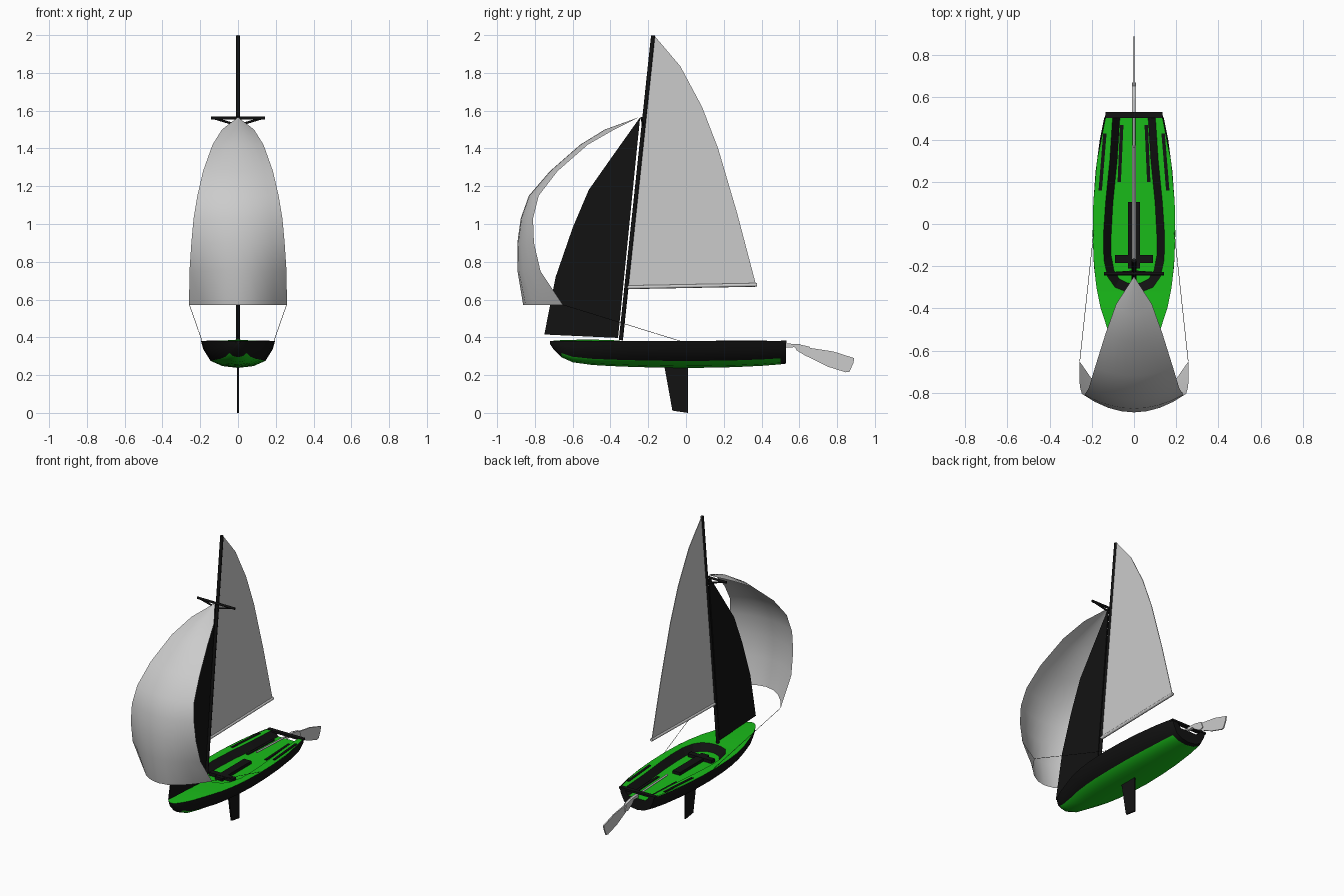
import bpy, bmesh, math
from mathutils import Vector

if "Cube" in bpy.data.objects:
    bpy.data.objects.remove(bpy.data.objects["Cube"])


def material(name, rgb):
    m = bpy.data.materials.new(name)
    m.diffuse_color = (*rgb, 1)
    m.use_nodes = True
    m.node_tree.nodes["Principled BSDF"].inputs["Base Color"].default_value = m.diffuse_color
    return m


GREEN = material("green", (0.01, 0.5, 0.01))
BLACK = material("black", (0.006, 0.006, 0.006))


def make(name, verts, faces, mats=(), index=None, smooth=None):
    me = bpy.data.meshes.new(name)
    me.from_pydata(verts, [], faces)
    for m in mats:
        me.materials.append(m)
    if index:
        for p, i in zip(me.polygons, index):
            p.material_index = i
    bm = bmesh.new()
    bm.from_mesh(me)
    bmesh.ops.remove_doubles(bm, verts=bm.verts, dist=0.0001)
    bmesh.ops.recalc_face_normals(bm, faces=bm.faces)
    bm.to_mesh(me)
    bm.free()
    ob = bpy.data.objects.new(name, me)
    bpy.context.collection.objects.link(ob)
    if smooth:
        bpy.ops.object.select_all(action='DESELECT')
        ob.select_set(True)
        bpy.context.view_layer.objects.active = ob
        bpy.ops.object.shade_smooth_by_angle(angle=math.radians(smooth))
    return ob


def plate(name, pts, t, mats=()):
    # (y, z) outline given thickness across x
    n = len(pts)
    verts = [(s * t, y, z) for s in (-1, 1) for y, z in pts]
    faces = [list(range(n))[::-1], list(range(n, 2 * n))]
    faces += [(i, (i + 1) % n, n + (i + 1) % n, n + i) for i in range(n)]
    return make(name, verts, faces, mats)


def tube(name, a, b, r, mats=(), n=8):
    a, b = Vector(a), Vector(b)
    q = (b - a).to_track_quat('Z', 'Y')
    verts = [p + q @ Vector((r * math.cos(k * math.tau / n), r * math.sin(k * math.tau / n), 0))
             for p in (a, b) for k in range(n)]
    faces = [list(range(n))[::-1], list(range(n, 2 * n))]
    faces += [(k, (k + 1) % n, n + (k + 1) % n, n + k) for k in range(n)]
    return make(name, verts, faces, mats, smooth=50)


def slab(name, pts, z0, z1, mats=()):
    # (x, y) outline raised from z0 to z1
    n = len(pts)
    verts = [(x, y, z) for z in (z0, z1) for x, y in pts]
    faces = [list(range(n))[::-1], list(range(n, 2 * n))]
    faces += [(i, (i + 1) % n, n + (i + 1) % n, n + i) for i in range(n)]
    return make(name, verts, faces, mats)


def rect(x0, x1, y0, y1):
    return [(x0, y0), (x1, y0), (x1, y1), (x0, y1)]


DECK, FLOOR = 0.38, 0.34
# hull stations: y, half width, keel height
ST = [(-.72, .012, .365), (-.70, .035, .335), (-.66, .062, .295), (-.6, .09, .268),
      (-.5, .125, .254), (-.4, .158, .248), (-.3, .178, .244), (-.2, .19, .241),
      (-.05, .196, .238), (.1, .193, .239), (.25, .182, .242), (.4, .162, .249),
      (.5, .142, .257), (.53, .13, .261)]
SEC = [(1, 0), (.94, .3), (.74, .74), (.42, .93), (0, 1)]


def width(y):
    for (a, wa, _), (b, wb, _) in zip(ST, ST[1:]):
        if y <= b:
            return wa + (wb - wa) * (y - a) / (b - a)
    return ST[-1][1]


# cockpit outlines: rim and floor edge
RIM = [(.10, .53), (.115, .3), (.135, .1), (.145, -.05), (.143, -.17),
       (.125, -.25), (.09, -.3), (.04, -.32), (0, -.325)]
INNER = [(.065, .53), (.08, .3), (.10, .1), (.108, -.05), (.108, -.15),
         (.095, -.22), (.07, -.26), (.03, -.28), (0, -.285)]

# hull shell with green bottom and open transom
full = SEC + [(-x, f) for x, f in SEC[-2::-1]]
n = len(full)
verts = [(x * w, y, DECK - f * (DECK - zk)) for y, w, zk in ST for x, f in full]
faces, idx = [], []
for i in range(len(ST) - 1):
    for j in range(n - 1):
        a = i * n + j
        faces.append((a, a + 1, a + n + 1, a + n))
        idx.append(1 if 2 <= j <= 5 and 2 <= i < 12 else 0)
faces.append(tuple(range(n)))
idx.append(0)
e = len(verts)
verts += [(-.10, .53, DECK), (-.065, .53, FLOOR), (.065, .53, FLOOR), (.10, .53, DECK)]
faces.append(tuple(range(e - n, e + 4)))
idx.append(0)
make("hull", verts, faces, (BLACK, GREEN), idx, 35)

# deck: side decks around the cockpit, cambered foredeck
rows = [(c, y, DECK) for c, y in RIM]
rows += [(0, y, DECK + h) for y, h in ((-.4, .006), (-.5, .008), (-.6, .007), (-.66, .005), (-.70, .002), (-.72, 0))]
verts, faces = [], []
for s in (1, -1):
    o = len(verts)
    for c, y, z in rows:
        verts += [(s * c, y, z), (s * width(y), y, DECK)]
    faces += [(o + 2 * i, o + 2 * i + 1, o + 2 * i + 3, o + 2 * i + 2) for i in range(len(rows) - 1)]
make("deck", verts, faces, (GREEN,), smooth=30)

# cockpit well: black sloping walls, green floor
both = lambda o: o + [(-x, y) for x, y in o[-2::-1]]
rim, inner = both(RIM), both(INNER)
m = len(rim)
verts = [(x, y, DECK) for x, y in rim] + [(x, y, FLOOR) for x, y in inner]
faces = [(i, i + 1, m + i + 1, m + i) for i in range(m - 1)] + [tuple(range(m, 2 * m))]
make("cockpit", verts, faces, (BLACK, GREEN), [0] * (m - 1) + [1])
slab("stern_bar", rect(-.135, .135, .503, .532), .37, .383, (BLACK,))

# grip strips on side decks and floor
for s, side in ((1, "right"), (-1, "left")):
    outer = [(.152, .16), (.168, .16), (.146, .43), (.130, .43)]
    slab("deck_grip_" + side, [(s * x, y) for x, y in outer], .375, .384, (BLACK,))
    strip = [(.062, .2), (.078, .2), (.066, .47), (.050, .47)]
    slab("floor_grip_" + side, [(s * x, y) for x, y in strip], .335, .346, (BLACK,))

# daggerboard, its case and thwart
slab("board_case", rect(-.028, .028, -.21, .105), .335, .36, (BLACK,))
slab("thwart", rect(-.09, .09, -.185, -.148), .335, .362, (BLACK,))
plate("daggerboard", [(-.115, .25), (.01, .25), (.01, 0), (-.072, .012)], .005, (BLACK,))

# rudder, raised, with tiller
plate("rudder_head", [(.525, .367), (.59, .365), (.655, .35), (.672, .305), (.64, .298),
                      (.595, .325), (.575, .348), (.525, .345)], .009)
plate("rudder_blade", [(.58, .335), (.65, .345), (.78, .325), (.89, .29), (.887, .265),
                       (.865, .217), (.845, .215), (.75, .245), (.66, .29)], .004)
tube("tiller", (0, .6, .358), (0, .2, .375), .006)

# mast and boom
tube("mast", (0, -.345, .385), (0, -.174, 1.998), .011, (BLACK,))
tube("boom", (0, -.31, .665), (0, .375, .678), .01)

# spreaders with diagonal braces
for s, side in ((1, "right"), (-1, "left")):
    tube("spreader_" + side, (0, -.235, 1.56), (s * .142, -.235, 1.56), .008, (BLACK,))
    tube("spreader_brace_" + side, (s * .12, -.235, 1.558), (0, -.226, 1.522), .006, (BLACK,))

# flat mainsail and jib
plate("mainsail", [(-.17, 2), (-.307, .675), (.37, .68), (.27, 1.06), (.17, 1.4),
                   (.085, 1.62), (-.03, 1.835)], .002)
plate("jib", [(-.243, 1.565), (-.385, 1.365), (-.515, 1.18), (-.6, .98), (-.69, .72),
              (-.75, .415), (-.36, .397)], .003, (BLACK,))

# spinnaker rows: z, half width, y at centre, y at edge
SPIN = [(1.565, .001, -.25, -.25), (1.5, .085, -.43, -.38), (1.42, .135, -.56, -.52),
        (1.28, .185, -.72, -.68), (1.15, .215, -.832, -.78), (1.03, .235, -.875, -.81),
        (.9, .247, -.893, -.805), (.75, .257, -.892, -.77), (.57, .259, -.862, -.65)]
C = 8
verts = []
for z, w, yc, ye in SPIN:
    for k in range(C + 1):
        u = 2 * k / C - 1
        verts.append((u * w, yc + (ye - yc) * abs(u) ** 2, z))
faces = []
for i in range(len(SPIN) - 1):
    for k in range(C):
        a = i * (C + 1) + k
        faces.append((a, a + 1, a + C + 2, a + C + 1))
make("spinnaker", verts, faces, smooth=60)

# sheets from spinnaker corners to the hull
for s, side in ((1, "right"), (-1, "left")):
    tube("sheet_" + side, (s * .257, -.65, .572), (s * .19, -.03, .38), .0013, (BLACK,), 5)
